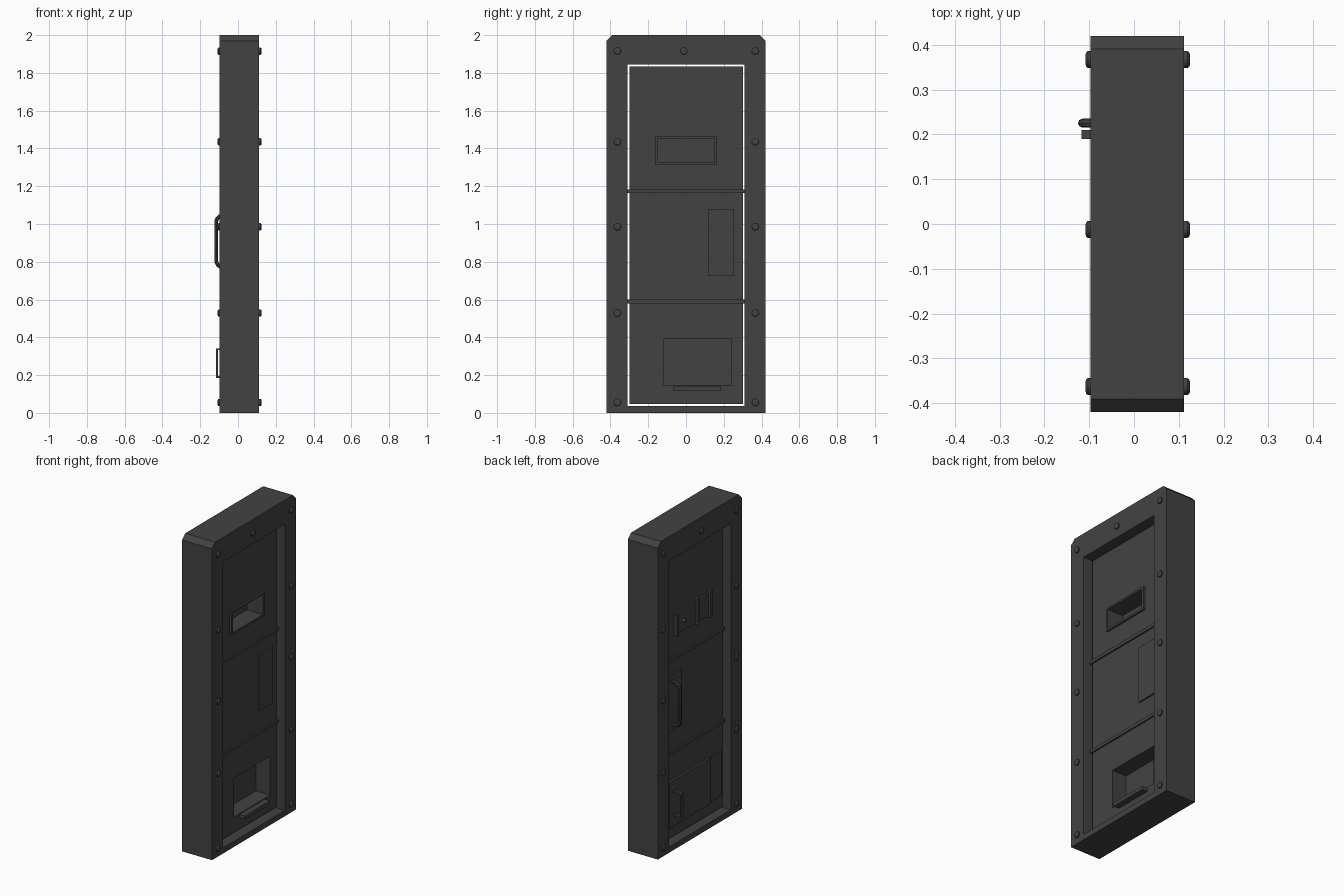
import bpy, bmesh, math
from mathutils import Matrix, Vector

if "Cube" in bpy.data.objects:
    bpy.data.objects.remove(bpy.data.objects["Cube"])

steel = bpy.data.materials.new("dark_grey_steel")
steel.diffuse_color = (0.055, 0.055, 0.055, 1)
steel.use_nodes = True
steel.node_tree.nodes["Principled BSDF"].inputs["Base Color"].default_value = steel.diffuse_color

XB, XF = -0.097, 0.112        # frame faces
DB, DF = -0.045, 0.057        # door leaf faces


def finish(name, bm):
    bmesh.ops.recalc_face_normals(bm, faces=bm.faces[:])
    me = bpy.data.meshes.new(name)
    bm.to_mesh(me)
    bm.free()
    ob = bpy.data.objects.new(name, me)
    bpy.context.collection.objects.link(ob)
    me.materials.append(steel)
    return ob


def box(name, x, y, z):
    bm = bmesh.new()
    size = Vector((x[1] - x[0], y[1] - y[0], z[1] - z[0]))
    mid = Vector((sum(x) / 2, sum(y) / 2, sum(z) / 2))
    bmesh.ops.create_cube(bm, size=1, matrix=Matrix.Translation(mid) @ Matrix.Diagonal((*size, 1)))
    return finish(name, bm)


def prism(name, outline, x0, x1):
    bm = bmesh.new()
    f = bm.faces.new([bm.verts.new((x0, y, z)) for y, z in outline])
    ext = bmesh.ops.extrude_face_region(bm, geom=[f])
    verts = [v for v in ext["geom"] if isinstance(v, bmesh.types.BMVert)]
    bmesh.ops.translate(bm, verts=verts, vec=(x1 - x0, 0, 0))
    return finish(name, bm)


def cut(ob, y, z):
    cutter = box("cutter", (-0.5, 0.5), y, z)
    cutter.hide_render = True
    m = ob.modifiers.new("cut", 'BOOLEAN')
    m.operation = 'DIFFERENCE'
    m.solver = 'EXACT'
    m.object = cutter
    bpy.context.view_layer.objects.active = ob
    bpy.ops.object.modifier_apply(modifier=m.name)
    bpy.data.objects.remove(cutter)


def stud(name, x, side, y, z, r, h):
    # short round stud with a tapered rim, pointing along +x or -x
    bm = bmesh.new()
    rings = []
    for rad, d in ((r, -0.004), (r, h * 0.55), (r * 0.85, h * 0.85), (r * 0.6, h)):
        rings.append([bm.verts.new((x + side * d, y + rad * math.cos(a), z + rad * math.sin(a)))
                      for a in (i * math.tau / 16 for i in range(16))])
    for a, b in zip(rings, rings[1:]):
        for i in range(16):
            j = (i + 1) % 16
            bm.faces.new((a[i], a[j], b[j], b[i]))
    bm.faces.new(rings[0])
    bm.faces.new(rings[-1])
    return finish(name, bm)


# Outer frame with clipped top corners
frame = prism("frame", [(-0.42, 0), (0.42, 0), (0.42, 1.97), (0.39, 2), (-0.39, 2), (-0.42, 1.97)], XB, XF)
cut(frame, (-0.309, 0.309), (0.036, 1.845))

# Door leaf with window and food slot
door = box("door_leaf", (DB, DF), (-0.299, 0.303), (0.046, 1.835))
cut(door, (-0.15, 0.15), (1.325, 1.45))
cut(door, (-0.12, 0.24), (0.145, 0.39))

# Cross ribs and lock plates on both faces
for label, x in (("inner", (DF - 0.004, DF + 0.01)), ("outer", (DB - 0.01, DB + 0.004))):
    for z in (0.59, 1.173):
        box(label + "_rib", x, (-0.309, 0.309), (z - 0.01, z + 0.01))
    box(label + "_lock_plate", x, (0.12, 0.255), (0.725, 1.08))

# Window rim
rim = box("window_rim", (DF - 0.004, DF + 0.012), (-0.165, 0.165), (1.312, 1.462))
cut(rim, (-0.15, 0.15), (1.325, 1.45))

# Food tray lip
box("tray_lip", (DF - 0.004, DF + 0.038), (-0.065, 0.185), (0.117, 0.14))

# Sliding window shutter on the outer face
box("window_shutter", (DB - 0.012, DB + 0.002), (-0.17, 0.175), (1.32, 1.455))
for y in (-0.155, -0.03):
    box("shutter_strap", (DB - 0.026, DB), (y - 0.011, y + 0.011), (1.305, 1.475))
box("shutter_end", (DB - 0.022, DB), (0.165, 0.185), (1.312, 1.445))
stud("shutter_knob", DB - 0.012, -1, 0.11, 1.385, 0.012, 0.018)

# Food slot flap, hinge leaf and pull
box("food_flap", (DB - 0.014, DB + 0.002), (-0.16, 0.25), (0.12, 0.41))
box("flap_hinge_leaf", (DB - 0.008, DB), (-0.285, -0.16), (0.125, 0.405))
box("flap_pull_grip", (-0.117, -0.107), (0.19, 0.21), (0.185, 0.342))
for z in (0.185, 0.332):
    box("flap_pull_arm", (-0.112, DB), (0.19, 0.21), (z, z + 0.01))

# Main bar handle with rounded corners
R = 0.035
pts = [(DB, 1.045)]
pts += [(-0.08 - R * math.sin(a), 1.01 + R * math.cos(a)) for a in (i * math.pi / 12 for i in range(7))]
pts += [(x, 1.816 - z) for x, z in reversed(pts)]
cu = bpy.data.curves.new("door_handle", 'CURVE')
cu.dimensions = '3D'
cu.bevel_depth = 0.01
cu.bevel_resolution = 2
cu.use_fill_caps = True
sp = cu.splines.new('POLY')
sp.points.add(len(pts) - 1)
for p, (x, z) in zip(sp.points, pts):
    p.co = (x, 0.225, z, 1)
handle = bpy.data.objects.new("door_handle", cu)
bpy.context.collection.objects.link(handle)
cu.materials.append(steel)
bpy.context.view_layer.objects.active = handle
handle.select_set(True)
bpy.ops.object.convert(target='MESH')
bpy.ops.object.shade_smooth_by_angle()

# Rivets round the frame on both faces
spots = [(y, z) for y in (-0.363, 0.367) for z in (0.055, 0.528, 0.985, 1.435, 1.915)] + [(-0.012, 1.915)]
for y, z in spots:
    stud("rivet", XF, 1, y, z, 0.019, 0.013)
    stud("rivet", XB, -1, y, z, 0.019, 0.011)
